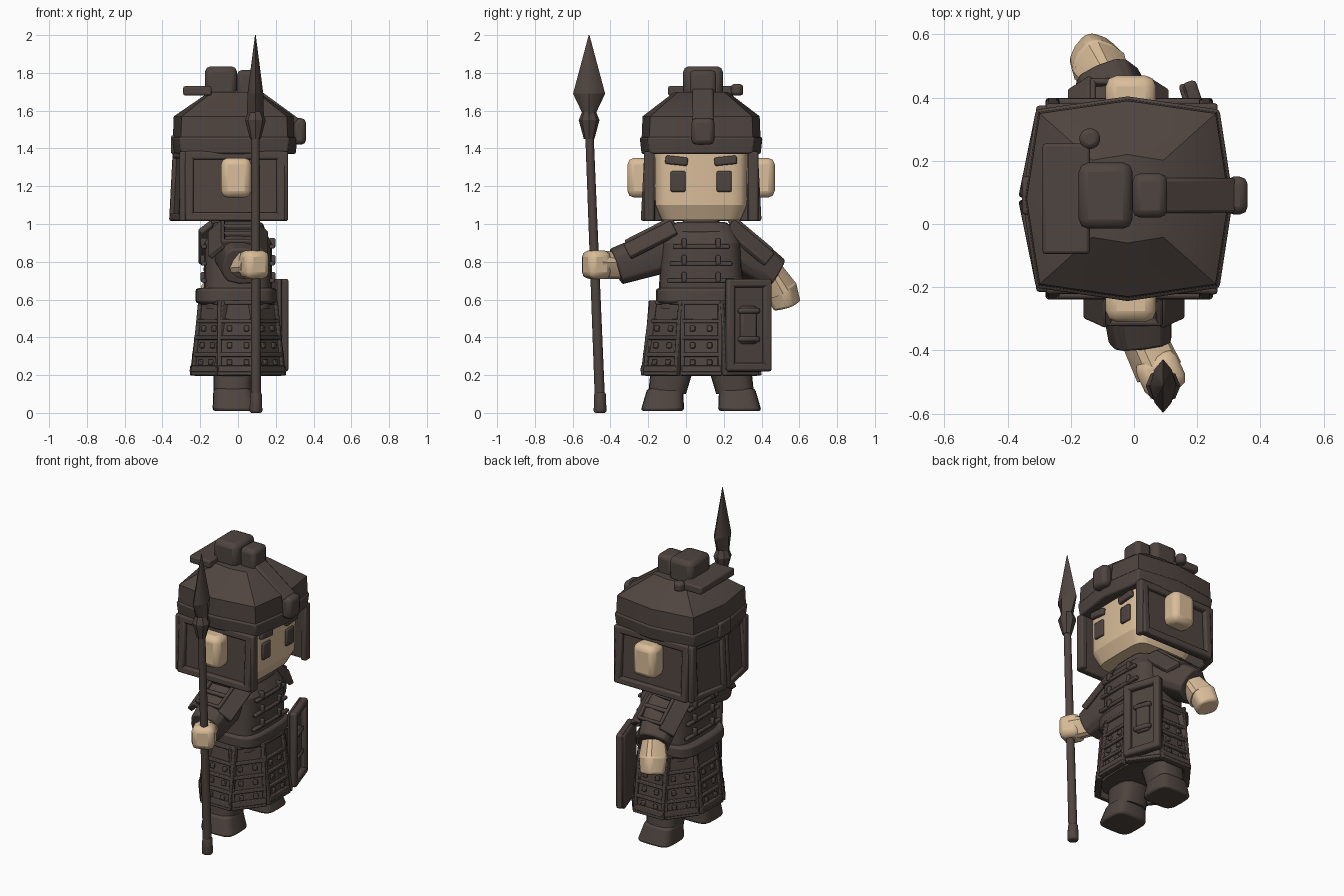
import bpy, bmesh
from math import sin, cos, pi, radians, atan2, copysign
from mathutils import Vector, Matrix, Euler

if "Cube" in bpy.data.objects:
    bpy.data.objects.remove(bpy.data.objects["Cube"])


def material(name, colour):
    mat = bpy.data.materials.new(name)
    mat.use_nodes = True
    mat.diffuse_color = (*colour, 1)
    shader = mat.node_tree.nodes["Principled BSDF"]
    shader.inputs["Base Color"].default_value = (*colour, 1)
    shader.inputs["Roughness"].default_value = .8
    return mat


DARK = material("dark brown armour", (.078, .059, .051))
SKIN = material("tan skin", (.7, .51, .32))
MIDDLE = .08                            # body centre across
SIDES = {"right": -1, "left": 1}


def finish(name, bm, mat, bevel):
    bmesh.ops.recalc_face_normals(bm, faces=bm.faces)
    mesh = bpy.data.meshes.new(name)
    bm.to_mesh(mesh)
    bm.free()
    mesh.materials.append(mat)
    part = bpy.data.objects.new(name, mesh)
    bpy.context.collection.objects.link(part)
    if bevel:
        soften = part.modifiers.new("soft edges", "BEVEL")
        soften.width, soften.segments = bevel, 2
    bpy.ops.object.select_all(action="DESELECT")
    part.select_set(True)
    bpy.context.view_layer.objects.active = part
    bpy.ops.object.shade_smooth_by_angle(angle=radians(35))


def boxes(name, parts, mat=DARK, place=(0, 0, 0), roll=0, pitch=0, yaw=0, bevel=.01):
    """Boxes (centre, size) in one object; angles in degrees, yaw in radians."""
    bm = bmesh.new()
    turn = Euler((radians(roll), radians(pitch), yaw), "YXZ").to_matrix().to_4x4()
    for centre, size in parts:
        bmesh.ops.create_cube(bm, size=1, matrix=Matrix.Translation(place) @ turn
                              @ Matrix.Translation(centre) @ Matrix.Diagonal((*size, 1)))
    finish(name, bm, mat, bevel)


def box(name, centre, size, mat=DARK, **options):
    boxes(name, [((0, 0, 0), size)], mat, centre, **options)


def unit_outline(sides, square):
    """Superellipse points; a higher square gives squarer corners."""
    def bend(value):
        return copysign(abs(value) ** (2 / square), value) if abs(value) > 1e-6 else 0
    return [(bend(cos(2 * pi * i / sides)), bend(sin(2 * pi * i / sides))) for i in range(sides)]


def prism(name, low, high, base, tip, mat=DARK, sides=20, square=4, bevel=0, aim=False):
    """Tapered column from low to high; base and tip are half sizes."""
    bm = bmesh.new()
    up = Vector((0, 0, 1))
    turn = up.rotation_difference(Vector(high) - Vector(low) if aim else up)
    rings = []
    for centre, (wide, deep) in ((low, base), (high, tip)):
        rings.append([bm.verts.new(Vector(centre) + turn @ Vector((wide * u, deep * v, 0)))
                      for u, v in unit_outline(sides, square)])
    bottom, top = rings
    for i in range(sides):
        j = (i + 1) % sides
        bm.faces.new((bottom[i], bottom[j], top[j], top[i]))
    bm.faces.new(bottom)
    bm.faces.new(top)
    finish(name, bm, mat, bevel)


def column(name, low, high, base, tip, x=0, y=MIDDLE, **options):
    prism(name, (x, y, low), (x, y, high), base, tip, **options)


def limb(name, start, end, thick, thin, mat=DARK, **options):
    prism(name, start, end, (thick, thick), (thin, thin), mat, sides=12, square=3, aim=True, **options)


def frame(width, height, bar, depth):
    """Upright plate facing local +x with a raised border."""
    parts = [((0, 0, 0), (.025, width, height))]
    for s in SIDES.values():
        parts.append(((depth / 2, s * (width - bar) / 2, 0), (depth, bar, height)))
        parts.append(((depth / 2, 0, s * (height - bar) / 2), (depth, width, bar)))
    return parts


# Helmet: bowed eight-sided brim, band and sloped dome
barrel = dict(x=-.02, sides=8, square=5)
column("helmet_brim", 1.37, 1.46, (.325, .315), (.335, .325), bevel=.01, **barrel)
column("helmet_band", 1.45, 1.57, (.325, .315), (.32, .31), **barrel)
column("helmet_dome", 1.57, 1.7, (.32, .31), (.13, .14), **barrel)

# Crest: topknot, fold, strip down the front, end blocks, pinned plate
box("crest_knot", (-.09, .09, 1.755), (.17, .21, .16), bevel=.03)
box("crest_fold", (.05, .09, 1.73), (.11, .14, .17), bevel=.025)
box("crest_strip", (.185, .09, 1.62), (.3, .11, .06), pitch=36)
box("crest_front_block", (.325, .09, 1.49), (.07, .12, .14), bevel=.025)
box("crest_back_block", (-.335, .09, 1.42), (.04, .12, .1))
box("crest_plate", (-.215, MIDDLE, 1.705), (.15, .35, .05))
column("crest_pin", 1.68, 1.74, (.033, .033), (.033, .033), x=-.14, y=.27, square=2, bevel=.015)

# Head and chin
column("head", 1.1, 1.39, (.23, .245), (.235, .25), mat=SKIN, square=6)
column("chin", 1.02, 1.1, (.19, .21), (.23, .245), mat=SKIN, square=6)

# Features, helmet guards, legs and boots on both sides
for label, s in SIDES.items():
    def beside(x, offset, z):
        return (x, MIDDLE + s * offset, z)
    box(label + "_ear", beside(-.01, .325, 1.245), (.16, .13, .21), SKIN, bevel=.035)
    box(label + "_eye", beside(.235, .122, 1.225), (.02, .08, .11), bevel=.009)
    box(label + "_brow", beside(.24, .13, 1.335), (.03, .12, .045), roll=s * 6)
    boxes(label + "_cheek_guard", frame(.53, .37, .045, .04),
          place=beside(-.015, .27, 1.2), pitch=-3, yaw=s * pi / 2)
    box(label + "_front_post", beside(.245, .275, 1.2), (.04, .055, .37))
    box(label + "_back_post", beside(-.285, .27, 1.2), (.05, .05, .37))
    boxes(label + "_neck_guard", frame(.28, .37, .04, .03),
          place=beside(-.3, .135, 1.2), pitch=-3, yaw=pi - s * .2)
    prism(label + "_leg", beside(-.03, .18, .1), beside(-.02, .14, .3), (.1, .1), (.11, .12), square=3)
    prism(label + "_boot", beside(-.015, .205, .01), beside(-.03, .19, .13),
          (.12, .115), (.1, .095), bevel=.015)

# Torso, collar and belt
column("torso", .55, .9, (.18, .23), (.18, .21))
column("upper_chest", .9, 1, (.18, .21), (.12, .16))
column("neck", 1, 1.05, (.1, .1), (.09, .09))
column("collar", .95, 1.01, (.15, .17), (.13, .14), bevel=.015)
column("belt", .58, .66, (.215, .24), (.215, .24), x=-.01, bevel=.015)

# Lamellar bands with lacing on chest and back
for label, s in {"back": -1, "chest": 1}.items():
    bands = []
    for row in range(3):
        x, z = s * .18, .7 + .09 * row
        bands.append(((x, 0, z), (.025, .36 - .03 * row, .022)))
        bands += [((x, y, z + .02), (.035, .025, .05)) for y in (-.09, .09)]
    boxes(label + "_bands", bands, place=(0, MIDDLE, 0), bevel=.006)

# Skirt: core and a ring of hanging lamellar panels
column("skirt_core", .22, .6, (.185, .27), (.18, .22), square=3)
PANELS, WIDE, DEEP = 8, .205, .27
for number in range(PANELS):
    turn = number * 2 * pi / PANELS
    panel = frame(.22, .4, .022, .026)
    for row in (-1, 0, 1):
        z = row * .09
        panel.append(((.012, 0, z), (.03, .2, .022)))
        panel += [((.012, s * .045, z - .04), (.028, .028, .03)) for s in SIDES.values()]
    panel.append(((.012, 0, -.165), (.036, .21, .035)))
    boxes(f"skirt_panel_{number}", panel, pitch=-7, bevel=.005,
          place=(WIDE * cos(turn), MIDDLE + DEEP * sin(turn), .395),
          yaw=atan2(sin(turn) / DEEP, cos(turn) / WIDE))

# Right arm reaches out to the spear, left arm hangs
limb("right_sleeve", (-.01, -.06, .88), (.02, -.37, .775), .125, .1, bevel=.01)
limb("right_wrist", (.02, -.34, .78), (.08, -.47, .785), .065, .07, SKIN)
box("right_fist", (.085, -.475, .785), (.14, .13, .15), SKIN, yaw=radians(25), bevel=.035)
limb("left_sleeve", (-.02, .24, .88), (-.08, .46, .725), .125, .1, bevel=.01)
limb("left_wrist", (-.08, .45, .74), (-.11, .5, .65), .065, .08, SKIN)
limb("left_fist", (-.11, .5, .67), (-.13, .535, .565), .08, .07, SKIN, bevel=.02)

# Layered shoulder plates: a top plate with two drooping wings per layer
for label, s in SIDES.items():
    tilt, centre_x = (40, -.05) if s > 0 else (27, 0)
    for layer in range(3):
        slide = .085 * layer
        y = MIDDLE + s * (.19 + slide * cos(radians(tilt)))
        z = .985 - slide * sin(radians(tilt))
        plate = [(centre[::-1], size[::-1]) for centre, size in frame(.11, .18, .02, .035)]
        boxes(f"{label}_shoulder_plate_{layer}", plate, place=(centre_x, y, z),
              roll=-s * tilt, bevel=.008)
        for end, w in {"back": -1, "front": 1}.items():
            box(f"{label}_shoulder_{end}_wing_{layer}", (centre_x + w * .115, y, z - .03),
                (.1, .11, .035), roll=-s * tilt, pitch=w * 45, bevel=.008)

# Framed shield at the left front
shield = frame(.25, .49, .045, .045)
shield.append(((.015, 0, 0), (.035, .09, .2)))
shield += [((.025, 0, s * .075), (.035, .12, .03)) for s in SIDES.values()]
boxes("shield", shield, place=(.19, .325, .465), yaw=radians(18), bevel=.016)

# Spear: leaning shaft, butt, socket and a leaf-shaped blade
FOOT, HEAD = (.095, -.455), (.092, -.513)
prism("spear_shaft", (*FOOT, .05), (*HEAD, 1.52), (.027, .027), (.022, .022), square=2)
prism("spear_butt", (*FOOT, 0), (*FOOT, .11), (.037, .037), (.033, .033), sides=8, square=2, bevel=.012)
prism("spear_socket", (*HEAD, 1.45), (*HEAD, 1.55), (.028, .028), (.055, .055), sides=8, square=2)
prism("spear_collar", (*HEAD, 1.55), (*HEAD, 1.6), (.055, .055), (.035, .035), sides=8, square=2)
prism("spear_blade_base", (*HEAD, 1.57), (*HEAD, 1.69), (.045, .028), (.042, .085), sides=8, square=1.5)
prism("spear_blade_tip", (*HEAD, 1.69), (*HEAD, 2), (.042, .085), (.002, .002), sides=8, square=1.5)
